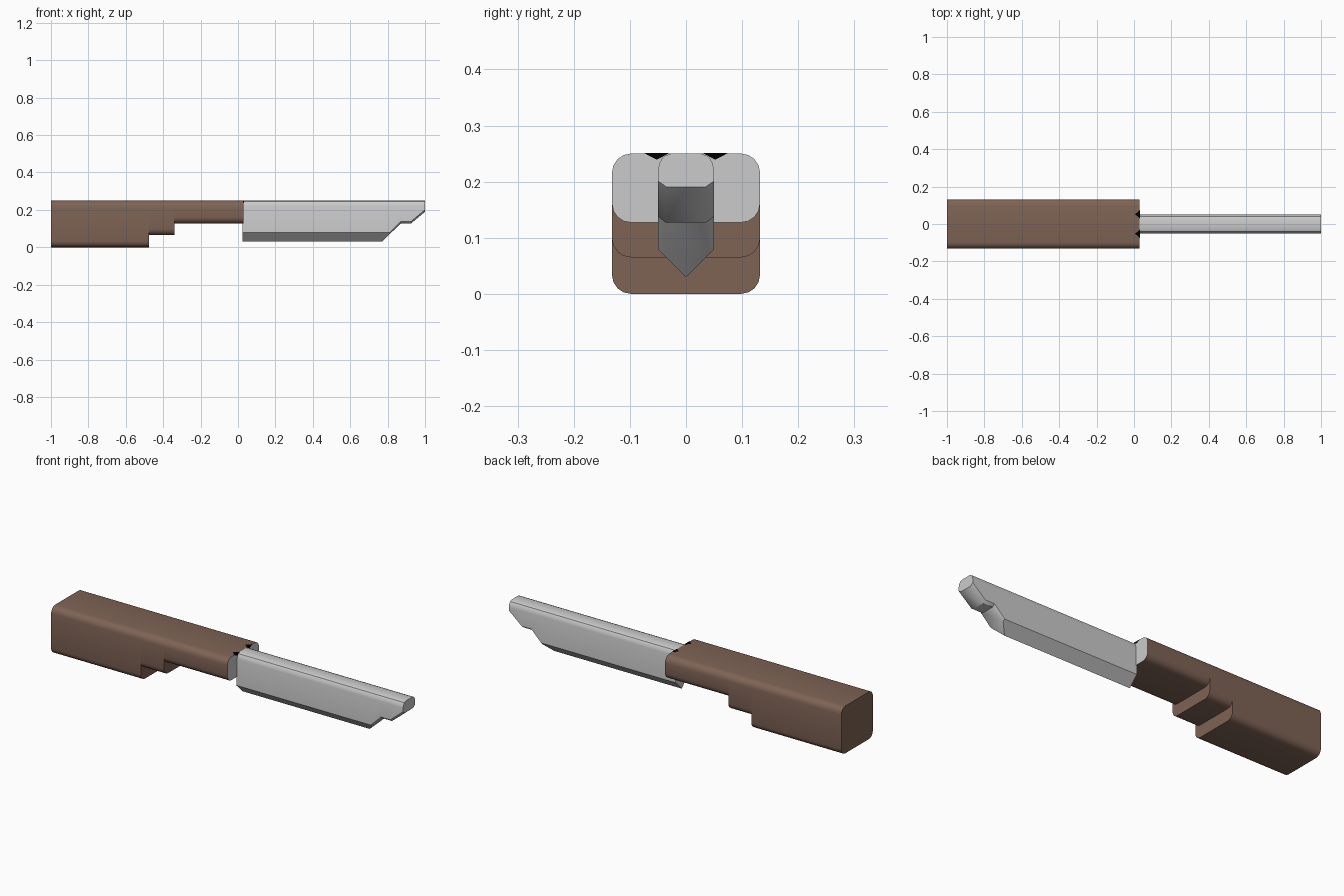
import bpy, bmesh, math
from mathutils import Vector

if "Cube" in bpy.data.objects:
    bpy.data.objects.remove(bpy.data.objects["Cube"])


def material(name, color):
    m = bpy.data.materials.new(name)
    m.diffuse_color = color
    m.use_nodes = True
    m.node_tree.nodes["Principled BSDF"].inputs["Base Color"].default_value = m.diffuse_color
    return m


def finish(name, bm, mat=None, angle=35):
    bmesh.ops.remove_doubles(bm, verts=bm.verts, dist=1e-5)
    bmesh.ops.recalc_face_normals(bm, faces=bm.faces)
    me = bpy.data.meshes.new(name)
    bm.to_mesh(me)
    bm.free()
    ob = bpy.data.objects.new(name, me)
    bpy.context.collection.objects.link(ob)
    if mat:
        me.materials.append(mat)
    bpy.ops.object.select_all(action='DESELECT')
    ob.select_set(True)
    bpy.context.view_layer.objects.active = ob
    bpy.ops.object.shade_smooth_by_angle(angle=math.radians(angle))
    return ob


def area(pts):
    return sum(((pts[i] - pts[0]).cross(pts[i + 1] - pts[0]).length
                for i in range(1, len(pts) - 1)))


def loft(rings, cap_end=True):
    """Skin a list of equal-length point rings, skipping flat slivers."""
    bm = bmesh.new()
    vs = [[bm.verts.new(p) for p in r] for r in rings]
    n = len(vs[0])
    for a, b in zip(vs, vs[1:]):
        for i in range(n):
            q = [a[i], a[(i + 1) % n], b[(i + 1) % n], b[i]]
            if area([v.co for v in q]) > 1e-7:
                bm.faces.new(q)
    bm.faces.new(vs[0])
    if cap_end:
        bm.faces.new(vs[-1])
    return bm


def rounded(x, bottom, top=0.25, half=0.132, r=0.034, seg=4):
    pts = []
    for k, (sy, z) in enumerate([(1, top - r), (-1, top - r),
                                 (-1, bottom + r), (1, bottom + r)]):
        for s in range(seg + 1):
            a = math.pi / 2 * (k + s / seg)
            pts.append(Vector((x, sy * (half - r) + r * math.cos(a), z + r * math.sin(a))))
    return pts


brown = material("brown", (0.21, 0.125, 0.09, 1))
black = material("black", (0.0, 0.0, 0.0, 1))

# Stepped handle: full depth, half step, thin neck
steps = [(-1, 0), (-0.475, 0), (-0.475, 0.065), (-0.34, 0.065), (-0.34, 0.127), (0.03, 0.127)]
finish("handle", loft([rounded(x, z) for x, z in steps], cap_end=False), brown)

# Bare metal plate closing the front of the handle
bm = bmesh.new()
bm.faces.new([bm.verts.new(p) for p in rounded(0.03, 0.127)])
plate = finish("handle_end_plate", bm)
if plate.data.polygons[0].normal.x < 0:
    plate.data.flip_normals()


# Blade: rounded spine, flat sides, wedge-shaped cutting edge, notched tip
def blade_ring(x, side, bottom, w):
    half = [(0.027, 0.25), (0.04, 0.245), (0.047, 0.234), (0.05, 0.22), (0.05, side), (w, bottom)]
    return ([Vector((x, y, z)) for y, z in half] +
            [Vector((x, -y, z)) for y, z in reversed(half)])


sections = [(0.025, 0.08, 0.03, 0.00001), (0.77, 0.08, 0.03, 0.00001), (0.811, 0.08, 0.07, 0.04),
            (0.87, 0.138, 0.127, 0.036), (0.925, 0.138, 0.127, 0.036), (1.0, 0.201, 0.19, 0.034)]
finish("blade", loft([blade_ring(*s) for s in sections]))

# Small dark gaps beside the blade root
for side, name in ((1, "root_gap_left"), (-1, "root_gap_right")):
    bm = bmesh.new()
    outline = [(0.031, 0.03, 0.251), (0.031, 0.052, 0.239), (0.031, 0.075, 0.251), (0.006, 0.052, 0.251)]
    v = [bm.verts.new((x, side * y, z)) for x, y, z in outline]
    for f in ((0, 1, 2), (0, 2, 3), (0, 3, 1), (1, 3, 2)):
        bm.faces.new([v[i] for i in f])
    finish(name, bm, black)
